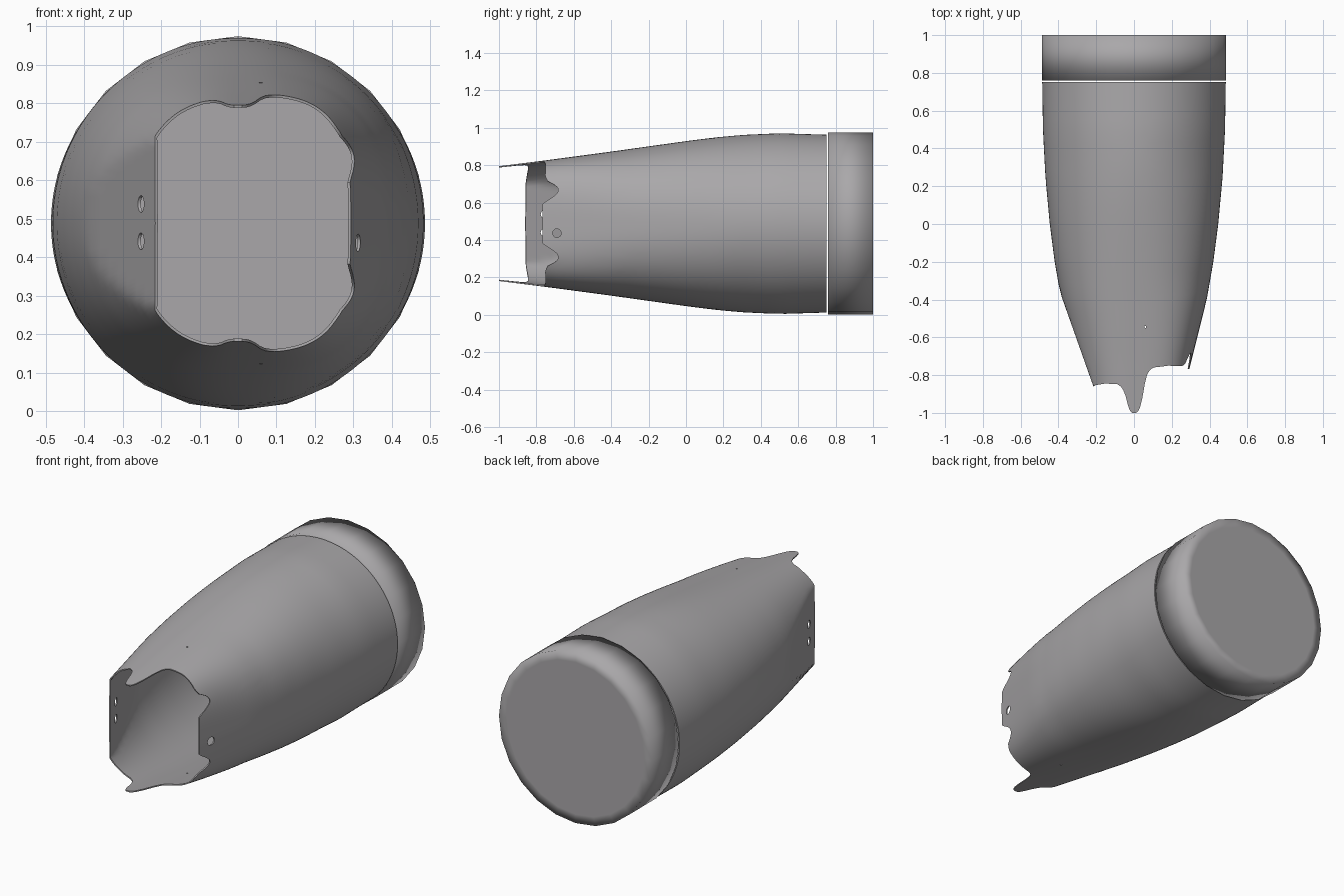
import bpy, bmesh, math
from mathutils import Matrix, Vector

if "Cube" in bpy.data.objects:
    bpy.data.objects.remove(bpy.data.objects["Cube"])

CZ = 0.488      # height of the long axis
REAR = 0.752    # rear end of the shell

grey = bpy.data.materials.new("warm_grey")
grey.diffuse_color = (0.40, 0.39, 0.40, 1)
grey.use_nodes = True
grey.node_tree.nodes["Principled BSDF"].inputs["Base Color"].default_value = grey.diffuse_color


def interp(table, t):
    """Piecewise linear lookup in (t, value) pairs."""
    if t <= table[0][0]:
        return table[0][1]
    for (t0, v0), (t1, v1) in zip(table, table[1:]):
        if t <= t1:
            return v0 + (v1 - v0) * (t - t0) / (t1 - t0)
    return table[-1][1]


# half width, half height and squareness along the length
WIDTH = [(-1, .235), (-.86, .27), (-.76, .295), (-.4, .385), (-.2, .42),
         (0, .446), (.25, .469), (.5, .482), (.76, .486)]
HEIGHT = [(-1, .307), (-.76, .337), (-.4, .385), (0, .441), (.15, .46),
          (.3, .474), (.5, .483), (.76, .475)]
SQUARE_RIGHT = [(-.75, 3.2), (-.3, 2.4), (.3, 2.0)]
SQUARE_LEFT = [(-.85, 2.4), (.3, 2.0)]

# scalloped front edge: angle from right side over the top to the left
EDGE = [(0, -.768), (20, -.766), (22, -.75), (25, -.715), (28, -.69),
        (31, -.68), (35, -.695), (40, -.74), (45, -.753), (60, -.75),
        (73, -.76), (77, -.78), (79, -.81), (80.5, -.86), (82, -.92),
        (84.5, -.98), (87, -1), (93, -1), (95.5, -.97), (98, -.91),
        (101, -.866), (106, -.847), (118, -.845), (135, -.857), (180, -.86)]


def shell_point(deg, y):
    a = math.radians(deg)
    c, s = math.cos(a), math.sin(a)
    n = interp(SQUARE_RIGHT if c > 0 else SQUARE_LEFT, y)
    r = (abs(c / interp(WIDTH, y)) ** n + abs(s / interp(HEIGHT, y)) ** n) ** (-1 / n)
    x = r * c
    if y < -.38:                       # flat slanting panel on the left
        x = max(x, -.215 - .354 * (y + .86))
    return Vector((x, y, CZ + r * s))


def finish(name, bm):
    me = bpy.data.meshes.new(name)
    bm.to_mesh(me)
    bm.free()
    ob = bpy.data.objects.new(name, me)
    bpy.context.collection.objects.link(ob)
    me.materials.append(grey)
    return ob


def activate(ob):
    bpy.ops.object.select_all(action='DESELECT')
    ob.select_set(True)
    bpy.context.view_layer.objects.active = ob


# tapered hollow shell
SEG, ROWS = 180, 24
bm = bmesh.new()
rings = []
for i in range(SEG):
    deg = 360 * i / SEG
    y0 = interp(EDGE, deg if deg <= 180 else 360 - deg)
    rings.append([bm.verts.new(shell_point(deg, y0 + (REAR - y0) * j / ROWS))
                  for j in range(ROWS + 1)])
for i in range(SEG):
    p, q = rings[i], rings[(i + 1) % SEG]
    for j in range(ROWS):
        bm.faces.new((p[j], p[j + 1], q[j + 1], q[j]))
shell = finish("tapered_shell", bm)
activate(shell)
solid = shell.modifiers.new("thickness", 'SOLIDIFY')
solid.thickness = 0.007
solid.offset = -1
bpy.ops.object.modifier_apply(modifier=solid.name)

# screw holes: centre, radius, axis rotation
HOLES = [((-.255, -.755, CZ + .05), .022, 'Y'), ((-.255, -.755, CZ - .047), .022, 'Y'),
         ((.31, -.69, .437), .023, 'Y'),
         ((.06, -.545, .85), .005, 'X'), ((.06, -.545, .125), .005, 'X')]
bm = bmesh.new()
for pos, rad, axis in HOLES:
    rot = Matrix.Rotation(math.pi / 2, 4, 'Y') if axis == 'Y' else Matrix()
    bmesh.ops.create_cone(bm, cap_ends=True, segments=16, radius1=rad, radius2=rad,
                          depth=.12, matrix=Matrix.Translation(pos) @ rot)
cutter = finish("hole_cutter", bm)
cutter.hide_render = True
activate(shell)
cut = shell.modifiers.new("holes", 'BOOLEAN')
cut.operation = 'DIFFERENCE'
cut.solver = 'EXACT'
cut.object = cutter
bpy.ops.object.modifier_apply(modifier=cut.name)
bpy.data.objects.remove(cutter)
bpy.ops.object.shade_smooth_by_angle(angle=math.radians(35))

# end cap: short faceted drum with softly shaded rim
bm = bmesh.new()
bmesh.ops.create_cone(bm, cap_ends=True, segments=24, radius1=.486, radius2=.486,
                      depth=.24, matrix=Matrix.Translation((0, .88, CZ))
                      @ Matrix.Rotation(math.pi / 2, 4, 'X'))
ends = [f for f in bm.faces if len(f.verts) > 4]
bmesh.ops.inset_region(bm, faces=ends, thickness=.05)
cap = finish("end_cap", bm)
activate(cap)
bpy.ops.object.shade_smooth()
